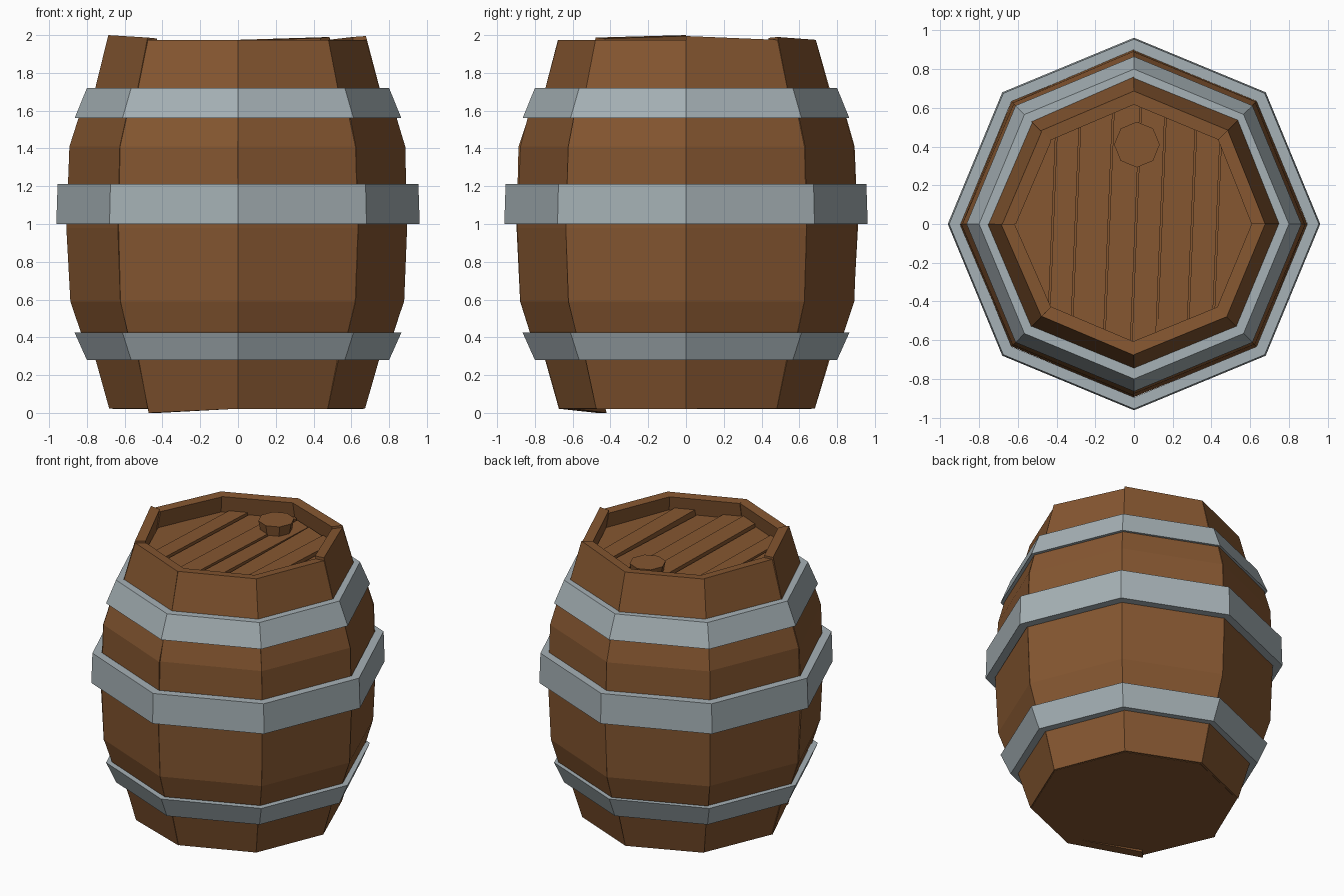
import bpy, bmesh, math, random
from mathutils import Vector

if "Cube" in bpy.data.objects:
    bpy.data.objects.remove(bpy.data.objects["Cube"])

random.seed(4)
SIDES = 8
STEP = 2 * math.pi / SIDES


def material(name, rgb):
    m = bpy.data.materials.new(name)
    m.diffuse_color = (*rgb, 1)
    m.use_nodes = True
    m.node_tree.nodes["Principled BSDF"].inputs["Base Color"].default_value = m.diffuse_color
    return m


wood = material("brown wood", (0.235, 0.094, 0.030))
steel = material("grey steel", (0.38, 0.44, 0.465))


def finish(name, bm, mat):
    bmesh.ops.recalc_face_normals(bm, faces=bm.faces[:])
    me = bpy.data.meshes.new(name)
    bm.to_mesh(me)
    bm.free()
    ob = bpy.data.objects.new(name, me)
    me.materials.append(mat)
    bpy.context.collection.objects.link(ob)
    return ob


def polar(r, a, z):
    return Vector((r * math.cos(a), r * math.sin(a), z))


def prism(radius_low, radius_high, z0, z1, cx=0, cy=0):
    bm = bmesh.new()
    loops = [[bm.verts.new(polar(r, k * STEP, z) + Vector((cx, cy, 0)))
              for k in range(SIDES)] for r, z in ((radius_low, z0), (radius_high, z1))]
    for k in range(SIDES):
        j = (k + 1) % SIDES
        bm.faces.new((loops[0][k], loops[0][j], loops[1][j], loops[1][k]))
    bm.faces.new(loops[0])
    bm.faces.new(loops[1])
    return bm


# Staves: one bulging, slightly uneven board per side of the octagon
OUTER = [(0.675, 0.022), (0.75, 0.28), (0.83, 0.43), (0.883, 0.59), (0.90, 0.98),
         (0.885, 1.41), (0.84, 1.56), (0.75, 1.72), (0.68, 1.975)]
INNER = [(0.61, 1.97), (0.64, 1.82), (0.78, 1.4), (0.78, 0.5), (0.60, 0.022)]
# uneven corner heights: (stave, end): (bottom, top)
CORNER = {(4, 0): (0, 0.025), (4, 1): (0, 0.012), (5, 0): (-0.022, 0.0),
          (1, 0): (0, 0.015), (0, 0): (0, 0.02), (3, 1): (0, 0.01)}
for s in range(SIDES):
    bm = bmesh.new()
    ends = []
    for e in (0, 1):
        low, high = CORNER.get((s, e), (0, 0))
        shift = random.uniform(-0.006, 0.008)
        loop = []
        for i, (r, z) in enumerate(OUTER + INNER):
            dz = low if z < 0.1 else high if z > 1.9 else 0
            dr = shift + (random.uniform(-0.004, 0.004) if 0 < i < 8 else 0)
            loop.append(bm.verts.new(polar(r + dr, (s + e) * STEP, z + dz)))
        ends.append(loop)
    n = len(ends[0])
    for i in range(n):
        j = (i + 1) % n
        bm.faces.new((ends[0][i], ends[0][j], ends[1][j], ends[1][i]))
    for loop in ends:
        bm.faces.new(loop)
    finish(f"stave_{s + 1}", bm, wood)

# Bottom board
finish("bottom_board", prism(0.665, 0.67, 0.02, 0.06), wood)

# Steel hoops: (name, bottom radius, bottom z, top radius, top z)
for name, r0, z0, r1, z1 in (("lower_hoop", 0.80, 0.28, 0.865, 0.425),
                             ("middle_hoop", 0.962, 1.0, 0.955, 1.212),
                             ("upper_hoop", 0.865, 1.56, 0.80, 1.72)):
    bm = bmesh.new()
    t = 0.06
    rings = []
    for k in range(SIDES):
        rings.append([bm.verts.new(polar(r, k * STEP, z)) for r, z in
                      ((r0, z0), (r1, z1), (r1 - t, z1), (r0 - t, z0))])
    for k in range(SIDES):
        a, b = rings[k], rings[(k + 1) % SIDES]
        for i in range(4):
            j = (i + 1) % 4
            bm.faces.new((a[i], b[i], b[j], a[j]))
    finish(name, bm, steel)

# Lid planks: slices of an octagonal disc, each with its own height and tilt
CUTS = [-0.63, -0.42, -0.30, -0.13, 0.01, 0.14, 0.30, 0.43, 0.63]
HEIGHT = [1.86, 1.87, 1.855, 1.875, 1.865, 1.855, 1.88, 1.86]
for i, h in enumerate(HEIGHT):
    bm = prism(0.63, 0.63, 1.78, h)
    for x, sign in ((CUTS[i] + 0.004, -1), (CUTS[i + 1] - 0.004, 1)):
        normal = Vector((sign, -0.04 * sign, 0))
        bmesh.ops.bisect_plane(bm, geom=bm.verts[:] + bm.edges[:] + bm.faces[:],
                               plane_co=(x, 0, 0), plane_no=normal, clear_outer=True)
        rim = [e for e in bm.edges if e.is_boundary]
        if rim:
            bmesh.ops.holes_fill(bm, edges=rim)
    tilt = random.uniform(-0.02, 0.02)
    for v in bm.verts:
        if v.co.z > 1.8:
            v.co.z += tilt * v.co.y
    finish(f"lid_plank_{i + 1}", bm, wood)

# Backing under the plank gaps
finish("lid_backing", prism(0.63, 0.63, 1.77, 1.84), wood)

# Bung
finish("bung", prism(0.095, 0.118, 1.82, 1.935, 0.015, 0.41), wood)
